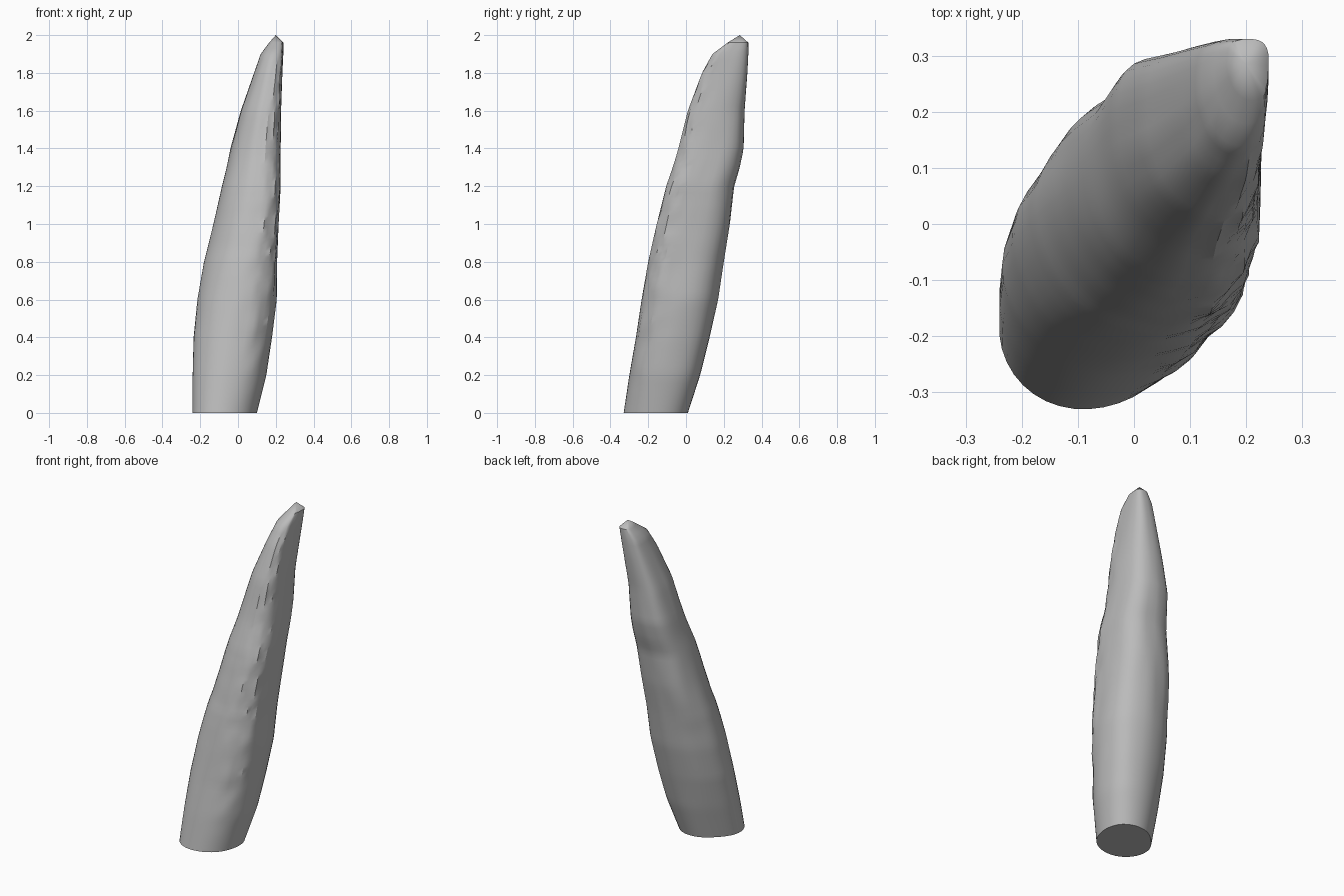
import bpy, bmesh, math
from mathutils import Vector, noise

default_cube = bpy.data.objects.get("Cube")
if default_cube:
    bpy.data.objects.remove(default_cube, do_unlink=True)

SIDES = 40
RINGS = 64

# Height, then the left, right, front and back limits of the leaning shaft
SECTIONS = [
    (0.0, -0.24, 0.10, -0.33, 0.01),
    (0.2, -0.24, 0.15, -0.30, 0.075),
    (0.4, -0.235, 0.18, -0.265, 0.125),
    (0.6, -0.215, 0.205, -0.235, 0.17),
    (0.8, -0.18, 0.207, -0.20, 0.20),
    (1.0, -0.13, 0.215, -0.155, 0.232),
    (1.2, -0.085, 0.226, -0.105, 0.255),
    (1.3, -0.06, 0.226, -0.07, 0.285),
    (1.4, -0.04, 0.226, -0.04, 0.305),
    (1.6, 0.015, 0.228, 0.01, 0.31),
    (1.8, 0.085, 0.235, 0.085, 0.325),
    (1.9, 0.12, 0.24, 0.14, 0.33),
    (1.96, 0.165, 0.24, 0.22, 0.33),
]
TIP = (0.20, 0.285, 2.0)


def limits(z):
    """Interpolate the shaft limits at a height."""
    for low, high in zip(SECTIONS, SECTIONS[1:]):
        if z <= high[0]:
            t = (z - low[0]) / (high[0] - low[0])
            return [a + (b - a) * t for a, b in zip(low[1:], high[1:])]
    return SECTIONS[-1][1:]


def ramp(z, start, end):
    return max(0.0, min(1.0, (z - start) / (end - start)))


def outline(z):
    """Rounded section with a chipped ridge toward the front left corner."""
    growth = ramp(z, 0, 0.9)
    upper = ramp(z, 0.7, 1.4)
    crown = ramp(z, 1.6, 1.9)
    points = []
    for i in range(SIDES):
        angle = math.tau * i / SIDES
        c, s = math.cos(angle), math.sin(angle)
        ridge = max(0.0, c) ** 8
        heel = max(0.0, -c) ** 6
        flank = max(0.0, s) ** 4
        along = c * (0.95 + 0.2 * growth) + (0.02 + 0.09 * growth) * ridge
        along += (0.09 * (1 - growth) - 0.17 * upper) * heel
        across = s * (1.06 - 0.06 * growth)
        across += (0.08 + 0.14 * growth + 0.1 * crown) * flank
        # Long shallow lumps, with short rough chips on the ridge
        seed = Vector((c * 2.5, s * 2.5, z * 2.5))
        chips = Vector((along * 5, across * 5, z * 10))
        lump = 1 + 0.03 * growth * noise.noise(seed)
        lump += 0.08 * growth * ridge * noise.noise(chips)
        turn = -math.pi / 4
        points.append((lump * (along * math.cos(turn) - across * math.sin(turn)),
                       lump * (along * math.sin(turn) + across * math.cos(turn))))
    return points


def fit(values, low, high):
    """Stretch values to run from low to high."""
    a, b = min(values), max(values)
    return [low + (v - a) / (b - a) * (high - low) for v in values]


# Shaft: stacked rings from the flat foot to the shoulder of the point
bm = bmesh.new()
rings = []
top = SECTIONS[-1][0]
for r in range(RINGS + 1):
    z = top * r / RINGS
    left, right, front, back = limits(z)
    points = outline(z)
    xs = fit([p[0] for p in points], left, right)
    ys = fit([p[1] for p in points], front, back)
    rings.append([bm.verts.new((x, y, z)) for x, y in zip(xs, ys)])

for lower, upper in zip(rings, rings[1:]):
    for i in range(SIDES):
        j = (i + 1) % SIDES
        bm.faces.new((lower[i], lower[j], upper[j], upper[i]))
bm.faces.new(list(reversed(rings[0])))

# Broken point
apex = bm.verts.new(TIP)
for i in range(SIDES):
    bm.faces.new((rings[-1][i], rings[-1][(i + 1) % SIDES], apex))
bmesh.ops.recalc_face_normals(bm, faces=bm.faces[:])

mesh = bpy.data.meshes.new("stone_spike")
bm.to_mesh(mesh)
bm.free()
spike = bpy.data.objects.new("stone_spike", mesh)
bpy.context.collection.objects.link(spike)

# Plain grey stone
stone = bpy.data.materials.new("grey_stone")
stone.use_nodes = True
colour = (0.5, 0.5, 0.5, 1)
stone.diffuse_color = colour
stone.node_tree.nodes["Principled BSDF"].inputs["Base Color"].default_value = colour
mesh.materials.append(stone)

bpy.ops.object.select_all(action="DESELECT")
spike.select_set(True)
bpy.context.view_layer.objects.active = spike
bpy.ops.object.shade_smooth_by_angle(angle=math.radians(30))
